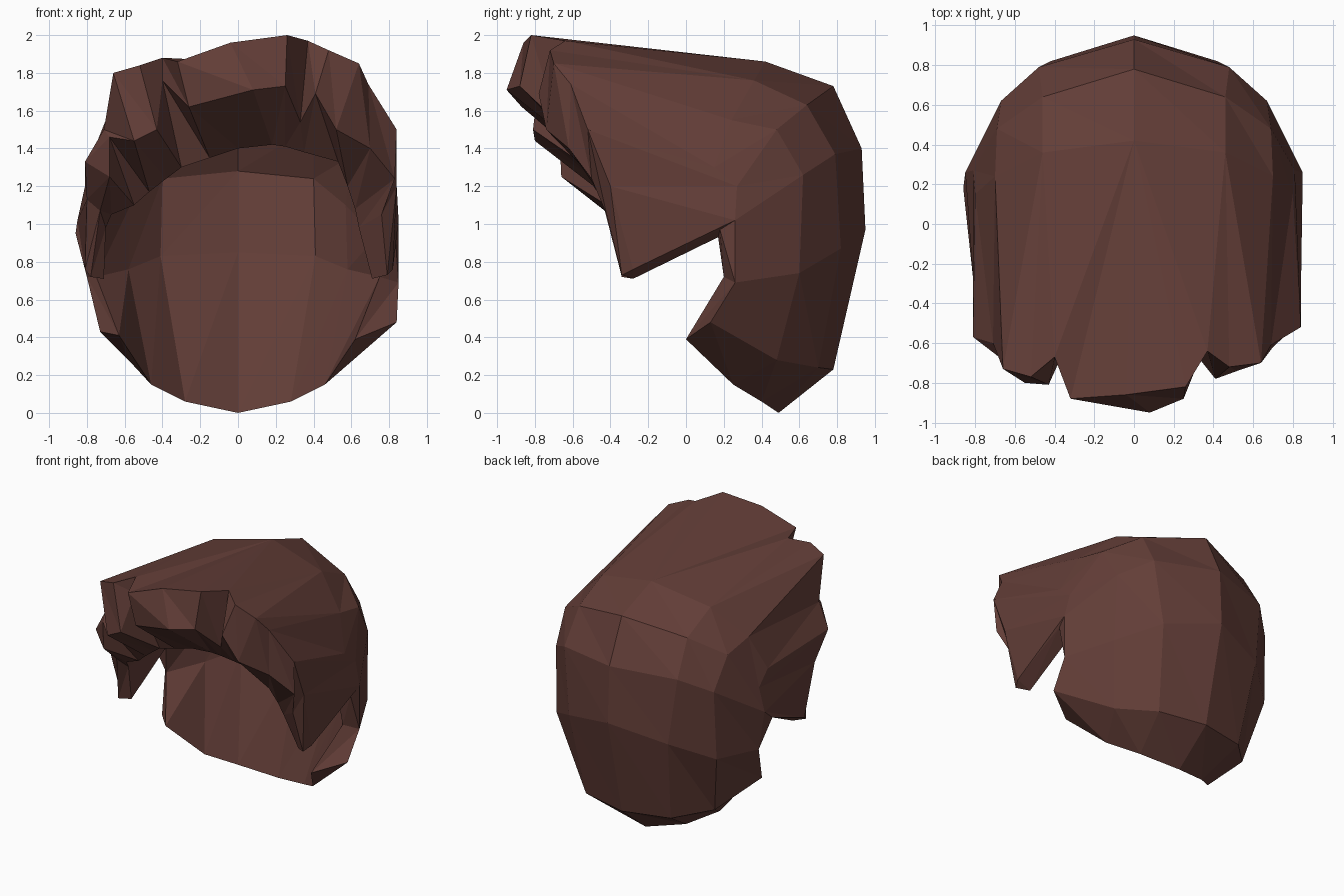
import bpy, bmesh

# Material
mat = bpy.data.materials.new("dark brown")
mat.diffuse_color = (0.125, 0.048, 0.039, 1)

bm = bmesh.new()
cache = {}


def vert(p):
    k = tuple(round(c, 3) for c in p)
    if k not in cache:
        cache[k] = bm.verts.new(k)
    return cache[k]


def face(*pts):
    vs = []
    for p in pts:
        v = vert(p)
        if v not in vs:
            vs.append(v)
    if len(vs) > 2 and not bm.faces.get(vs):
        bm.faces.new(vs)


def strip(a, b):
    """Skin two polylines, which may differ in length."""
    if len(a) == len(b):
        for i in range(len(a) - 1):
            face(a[i], a[i + 1], b[i + 1])
            face(a[i], b[i + 1], b[i])
        return
    i = j = 0
    n, m = len(a) - 1, len(b) - 1
    while i < n or j < m:
        if j == m or (i < n and (i + 0.5) / n < (j + 0.5) / m):
            face(a[i], a[i + 1], b[j])
            i += 1
        else:
            face(a[i], b[j + 1], b[j])
            j += 1


def flip(p):
    return (-p[0], p[1], p[2])


def row(half):
    """Mirror a half row (centre to side) to a full left-to-right row."""
    return [flip(p) for p in half[:0:-1]] + half


# Back of the hair: rows from nape to crown
back = [row(r) for r in (
    [(0, .49, 0), (.28, .40, .06), (.46, .25, .15), (.62, 0, .39)],
    [(0, .78, .23), (.36, .70, .24), (.58, .48, .28), (.84, .13, .48)],
    [(0, .95, .97), (.42, .82, .87), (.68, .60, .74), (.85, .26, .69)],
    [(0, .93, 1.40), (.48, .79, 1.37), (.67, .62, 1.26), (.85, .26, 1.02)],
    [(0, .78, 1.73), (.46, .64, 1.63), (.69, .48, 1.50), (.81, .27, 1.20)],
    [(0, .42, 1.86), (.46, .36, 1.76), (.70, .24, 1.55), (.80, .15, 1.30)])]
# The left nape end is narrower than the right
back[0][0] = (-.63, .02, .41)
back[1][0] = (-.73, .12, .43)
back[2][0] = (-.80, .26, .72)
for a, b in zip(back, back[1:]):
    strip(a, b)

# Inner wall of the hair, curving over into a hollow crown
inner = [row(r) for r in (
    [(0, .745, .85), (.41, .63, .83), (.58, .43, .76), (.75, .20, .72)],
    [(0, .84, 1.28), (.40, .71, 1.24), (.57, .48, 1.10), (.73, .17, .93)],
    [(0, .69, 1.60), (.40, .56, 1.52), (.60, .38, 1.36), (.73, .17, .93)],
    [(0, .36, 1.74), (.40, .30, 1.64), (.60, .18, 1.42), (.73, .17, .93)])]
strip(back[0], inner[0])
for a, b in zip(inner, inner[1:]):
    strip(a, b)

# Fringe: upper edge, forward crest and hairline, left sideburn to right sideburn
edge = [(-.81, -.28, .76), (-.80, -.42, 1.13), (-.81, -.57, 1.33), (-.71, -.60, 1.50),
        (-.66, -.73, 1.80), (-.52, -.77, 1.84), (-.40, -.67, 1.88), (-.32, -.88, 1.86),
        (-.04, -.86, 1.96), (.26, -.82, 2.0), (.37, -.64, 1.97), (.48, -.72, 1.92),
        (.64, -.70, 1.85), (.69, -.61, 1.74), (.84, -.52, 1.50), (.84, -.40, 1.20),
        (.82, -.28, .76)]
crest = [(-.78, -.34, .72), (-.73, -.43, 1.07), (-.68, -.66, 1.25), (-.68, -.67, 1.46),
         (-.55, -.80, 1.44), (-.43, -.81, 1.50), (-.40, -.68, 1.76), (-.26, -.87, 1.62),
         (.08, -.95, 1.71), (.25, -.88, 1.73), (.33, -.68, 1.54), (.41, -.78, 1.69),
         (.52, -.74, 1.50), (.70, -.62, 1.40), (.83, -.50, 1.24), (.76, -.42, 1.05),
         (.79, -.34, .73)]
hairline = [(-.71, -.28, .71), (-.70, -.33, .98), (-.67, -.40, 1.05), (-.55, -.42, 1.10),
            (-.47, -.45, 1.17), (-.38, -.48, 1.24), (-.30, -.52, 1.30), (-.15, -.55, 1.35),
            (0, -.57, 1.40), (.18, -.58, 1.42), (.25, -.57, 1.41), (.35, -.54, 1.38),
            (.53, -.50, 1.33), (.58, -.45, 1.20), (.62, -.40, 1.08), (.64, -.36, .98),
            (.71, -.28, .71)]
strip(edge, crest)
strip(crest, hairline)
strip(hairline, inner[3])

# Top and side panels from the crown forward to the fringe
crown = back[5]
notches = {0: (-.86, .18, .95), 6: (.83, .18, .97)}
left = [notches[0], back[3][0], back[4][0]] + crown[:3]
right = crown[4:] + [back[4][6], back[3][6], notches[6]]
strip(left, edge[:5])
strip(crown[2:5], edge[4:13])
strip(right, edge[12:])

# Ear notch, sideburn undersides and nape ends
for end, fr in ((0, 0), (6, 16)):
    nt = notches[end]
    face(back[2][end], back[3][end], nt)
    strip([back[0][end], inner[0][end]], [back[1][end], back[2][end]])
    strip([inner[0][end], inner[1][end]], [back[2][end], nt])
    strip([nt, edge[fr]], [inner[1][end], hairline[fr]])
    face(edge[fr], crest[fr], hairline[fr])

bmesh.ops.recalc_face_normals(bm, faces=bm.faces[:])
mesh = bpy.data.meshes.new("hair")
bm.to_mesh(mesh)
bm.free()
mesh.materials.append(mat)
hair = bpy.data.objects.new("hair", mesh)
bpy.context.collection.objects.link(hair)
